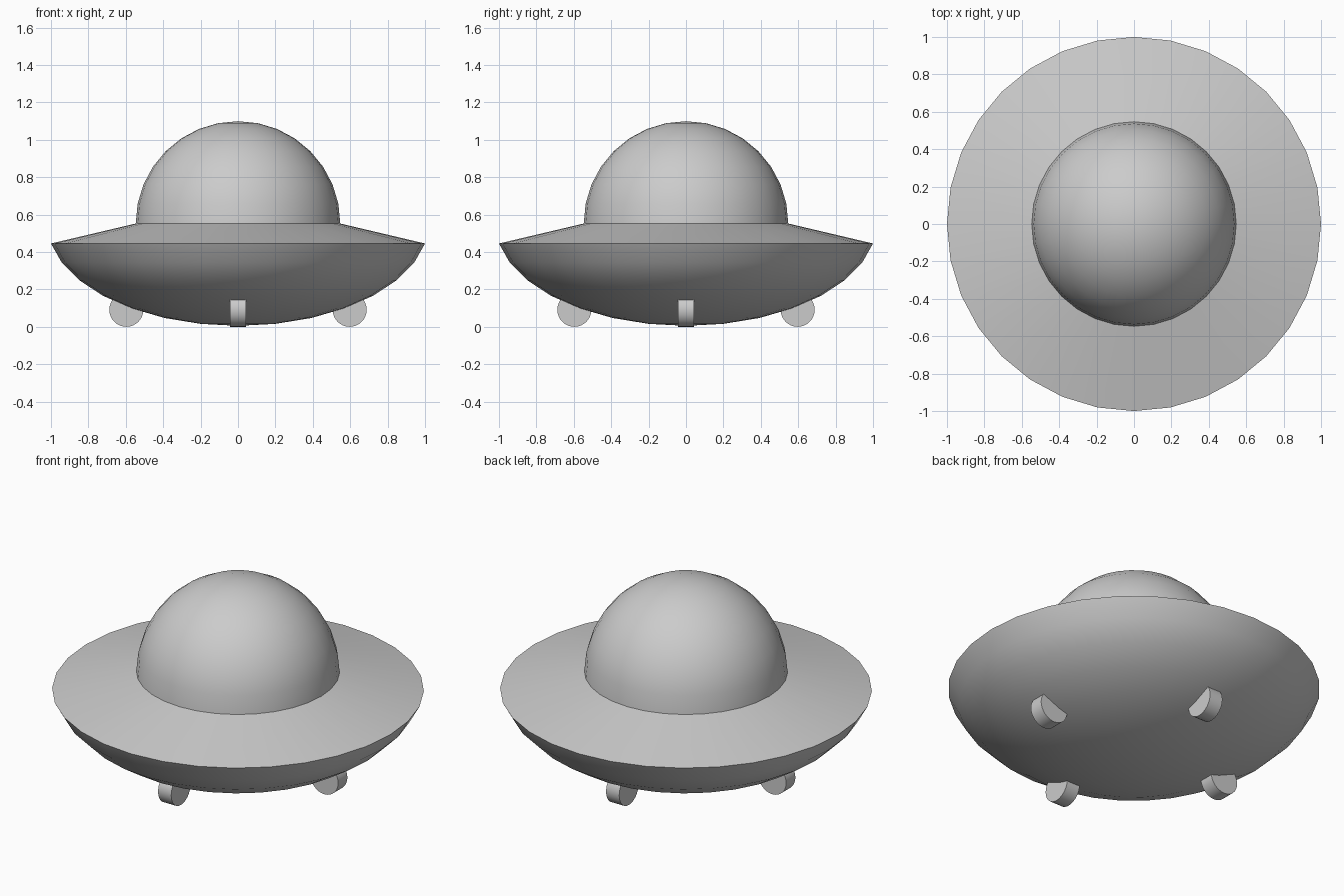
import bpy
import bmesh
from math import sin, cos, pi, radians
from mathutils import Matrix, Vector

if "Cube" in bpy.data.objects:
    bpy.data.objects.remove(bpy.data.objects["Cube"], do_unlink=True)

SIDES = 32
STEP = pi / 16            # ring spacing of the curved profiles
MID_Z = 0.552             # height shared by the dome base and hull centre
DOME_R = 0.547

grey = bpy.data.materials.new("light_grey")
grey.use_nodes = True
grey.diffuse_color = (0.6, 0.6, 0.6, 1)
grey.node_tree.nodes["Principled BSDF"].inputs["Base Color"].default_value = (0.6, 0.6, 0.6, 1)


def finish(name, bm):
    """Turn a bmesh into a smooth object that keeps its sharp edges."""
    bmesh.ops.recalc_face_normals(bm, faces=bm.faces)
    mesh = bpy.data.meshes.new(name)
    bm.to_mesh(mesh)
    bm.free()
    mesh.materials.append(grey)
    obj = bpy.data.objects.new(name, mesh)
    bpy.context.collection.objects.link(obj)
    bpy.ops.object.select_all(action="DESELECT")
    obj.select_set(True)
    bpy.context.view_layer.objects.active = obj
    bpy.ops.object.shade_smooth_by_angle(angle=radians(30))
    return obj


def lathe(name, profile):
    """Revolve (radius, height) points around the z axis."""
    bm = bmesh.new()
    verts = [bm.verts.new((r, 0, z)) for r, z in profile]
    edges = [bm.edges.new(pair) for pair in zip(verts, verts[1:])]
    bmesh.ops.spin(bm, geom=verts + edges, cent=(0, 0, 0), axis=(0, 0, 1),
                   angle=2 * pi, steps=SIDES, use_duplicate=False)
    bmesh.ops.remove_doubles(bm, verts=bm.verts, dist=0.0001)
    return finish(name, bm)


# Saucer: squashed bowl underneath, sloping brim on top up to the dome
wide = 1 / sin(7 * STEP)
bowl = [(wide * sin(i * STEP), MID_Z - DOME_R * cos(i * STEP)) for i in range(8)]
lathe("saucer_hull", bowl + [(DOME_R, MID_Z)])

# Dome: upper half of a sphere
lathe("dome", [(DOME_R * cos(i * STEP), MID_Z + DOME_R * sin(i * STEP)) for i in range(9)])

# Wheels: four short discs, each rolling outwards from the centre
for i, side in enumerate(("left", "back", "right", "front")):
    bm = bmesh.new()
    turn = Matrix.Rotation(i * pi / 2, 4, "Z")
    place = Matrix.Translation(Vector((0.597, 0, 0.091)))
    bmesh.ops.create_cone(bm, cap_ends=True, segments=SIDES, radius1=0.091, radius2=0.091,
                          depth=0.086, matrix=turn @ place @ Matrix.Rotation(pi / 2, 4, "X"))
    finish(side + "_wheel", bm)
